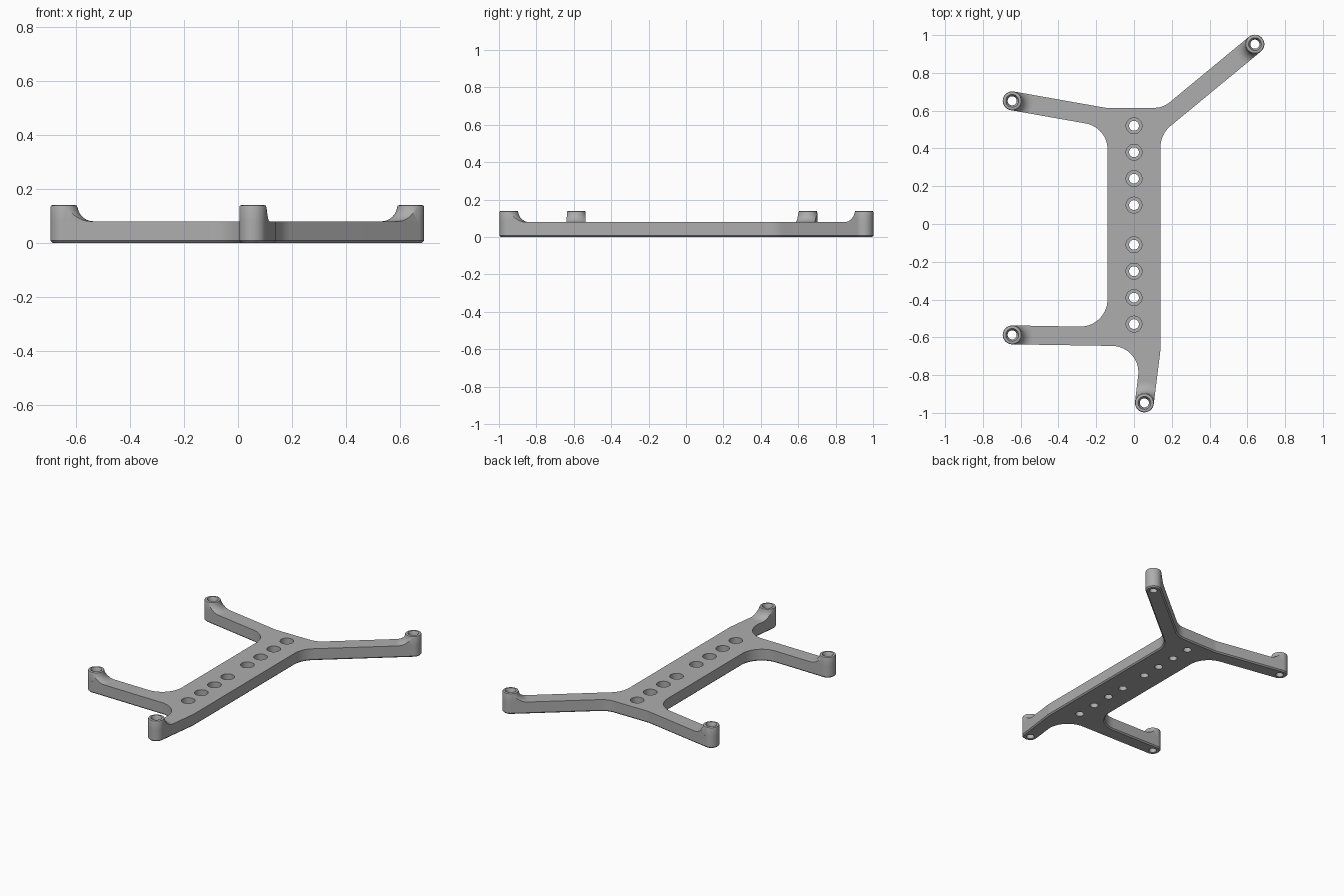
import bpy, bmesh, math
from mathutils import Vector

if "Cube" in bpy.data.objects:
    bpy.data.objects.remove(bpy.data.objects["Cube"])

PLATE, TOP, R = 0.08, 0.14, 0.05      # plate height, post height, post radius
BORE = 0.024

grey = bpy.data.materials.new("light grey plastic")
grey.use_nodes = True
colour = (0.42, 0.42, 0.42, 1)
grey.diffuse_color = colour
grey.node_tree.nodes["Principled BSDF"].inputs["Base Color"].default_value = colour

# Post centres and the direction each arm points, in degrees
POSTS = {
    "front": (0.055, -0.947, 263),
    "back_left": (0.64, 0.952, 39.5),
    "back_right": (-0.645, 0.652, 170),
    "front_right": (-0.645, -0.587, 179),
}


def finish(name, bm, smooth=True):
    bmesh.ops.recalc_face_normals(bm, faces=bm.faces)
    mesh = bpy.data.meshes.new(name)
    bm.to_mesh(mesh)
    bm.free()
    ob = bpy.data.objects.new(name, mesh)
    bpy.context.collection.objects.link(ob)
    mesh.materials.append(grey)
    if smooth:
        shade(ob)
    return ob


def shade(ob):
    bpy.ops.object.select_all(action="DESELECT")
    ob.select_set(True)
    bpy.context.view_layer.objects.active = ob
    bpy.ops.object.shade_smooth_by_angle(angle=math.radians(30))


def cap(post):
    """Half circle round the end of an arm."""
    x, y, heading = POSTS[post]
    angles = [math.radians(heading - 90 + 180 * i / 24) for i in range(25)]
    return [(x + R * math.cos(a), y + R * math.sin(a), 0) for a in angles]


def fillet(path, steps=14):
    """Replace each corner that has a radius by a tangent arc."""
    out = []
    for i, (x, y, r) in enumerate(path):
        p = Vector((x, y))
        if r == 0:
            out.append(p)
            continue
        a = (Vector(path[i - 1][:2]) - p).normalized()
        b = (Vector(path[(i + 1) % len(path)][:2]) - p).normalized()
        half = a.angle(b) / 2
        centre = p + (a + b).normalized() * r / math.sin(half)
        start = p + a * r / math.tan(half) - centre
        end = p + b * r / math.tan(half) - centre
        turn = math.atan2(start.x * end.y - start.y * end.x, start.dot(end))
        for k in range(steps + 1):
            t = turn * k / steps
            c, s = math.cos(t), math.sin(t)
            out.append(centre + Vector((start.x * c - start.y * s,
                                        start.x * s + start.y * c)))
    return out


def lathe(bm, x, y, profile, sides=40, closed=False):
    rings = []
    for r, z in profile:
        rings.append([bm.verts.new((x + r * math.cos(2 * math.pi * i / sides),
                                    y + r * math.sin(2 * math.pi * i / sides), z))
                      for i in range(sides)])
    for lo, hi in zip(rings, rings[1:]):
        for i in range(sides):
            j = (i + 1) % sides
            bm.faces.new((lo[i], lo[j], hi[j], hi[i]))
    if closed:
        bm.faces.new(rings[0][::-1])
        bm.faces.new(rings[-1])


# Frame plate: filleted outline, extruded, with a chamfered lower rim
outline = fillet(
    cap("front") + [(0.14, -0.668, 0.1), (0.14, 0.475, 0.15)]
    + cap("back_left") + [(0.153, 0.615, 0.13), (-0.15, 0.615, 0.1)]
    + cap("back_right") + [(-0.14, 0.512, 0.14), (-0.14, -0.546, 0.145)]
    + cap("front_right") + [(0.041, -0.648, 0.14)])
bm = bmesh.new()
base = bm.faces.new([bm.verts.new((p.x, p.y, 0)) for p in outline])
made = bmesh.ops.extrude_face_region(bm, geom=[base], use_keep_orig=True)["geom"]
bmesh.ops.translate(bm, vec=(0, 0, PLATE),
                    verts=[v for v in made if isinstance(v, bmesh.types.BMVert)])
rim = [e for e in bm.edges if all(v.co.z < 0.001 for v in e.verts)]
bmesh.ops.bevel(bm, geom=rim, offset=0.008, segments=1, affect="EDGES")
frame = finish("frame_plate", bm, smooth=False)

# Counterbored holes along the spine and bores under the posts
bm = bmesh.new()
for side, first in ((1, 0.10), (-1, 0.11)):
    for i in range(4):
        lathe(bm, 0, side * (first + 0.14 * i),
              [(0.026, -0.05), (0.026, 0.035), (0.042, 0.035), (0.042, 0.15)], closed=True)
for x, y, _ in POSTS.values():
    lathe(bm, x, y, [(BORE, -0.05), (BORE, 0.15)], closed=True)
cutter = finish("hole_cutter", bm, smooth=False)
cutter.hide_render = True
cut = frame.modifiers.new("holes", "BOOLEAN")
cut.operation, cut.solver, cut.object = "DIFFERENCE", "EXACT", cutter
bpy.context.view_layer.update()
graph = bpy.context.evaluated_depsgraph_get()
drilled = bpy.data.meshes.new_from_object(frame.evaluated_get(graph))
frame.modifiers.clear()
frame.data = drilled
bpy.data.objects.remove(cutter)
shade(frame)

for name, (x, y, heading) in POSTS.items():
    # Hollow post with rounded top edge and countersunk bore
    bm = bmesh.new()
    lathe(bm, x, y, [(R, PLATE), (R, TOP - 0.008), (R - 0.002, TOP - 0.002),
                     (R - 0.008, TOP), (0.034, TOP), (BORE, TOP - 0.02), (BORE, PLATE)])
    finish(name + "_post", bm)

    # Concave ramp that blends the post into its arm
    bm = bmesh.new()
    h = math.radians(heading + 180)
    along, across = Vector((math.cos(h), math.sin(h))), Vector((-math.sin(h), math.cos(h)))
    blend, rows, cols = TOP - PLATE, 10, 16
    grid = []
    for i in range(rows + 1):
        a = math.radians(8 + 82 * i / rows)
        r = R + blend * (1 - math.cos(a))
        row = []
        for j in range(cols + 1):
            s = -R * math.cos(math.pi * j / cols)
            p = Vector((x, y)) + along * math.sqrt(max(r * r - s * s, 0)) + across * s
            row.append(bm.verts.new((p.x, p.y, TOP - blend * math.sin(a))))
        grid.append(row)
    for lo, hi in zip(grid, grid[1:]):
        for j in range(cols):
            bm.faces.new((lo[j], lo[j + 1], hi[j + 1], hi[j]))
    for j in (0, cols):
        edge = [row[j] for row in grid]
        foot = bm.verts.new((edge[0].co.x, edge[0].co.y, PLATE))
        bm.faces.new(edge + [foot])
    finish(name + "_ramp", bm)
